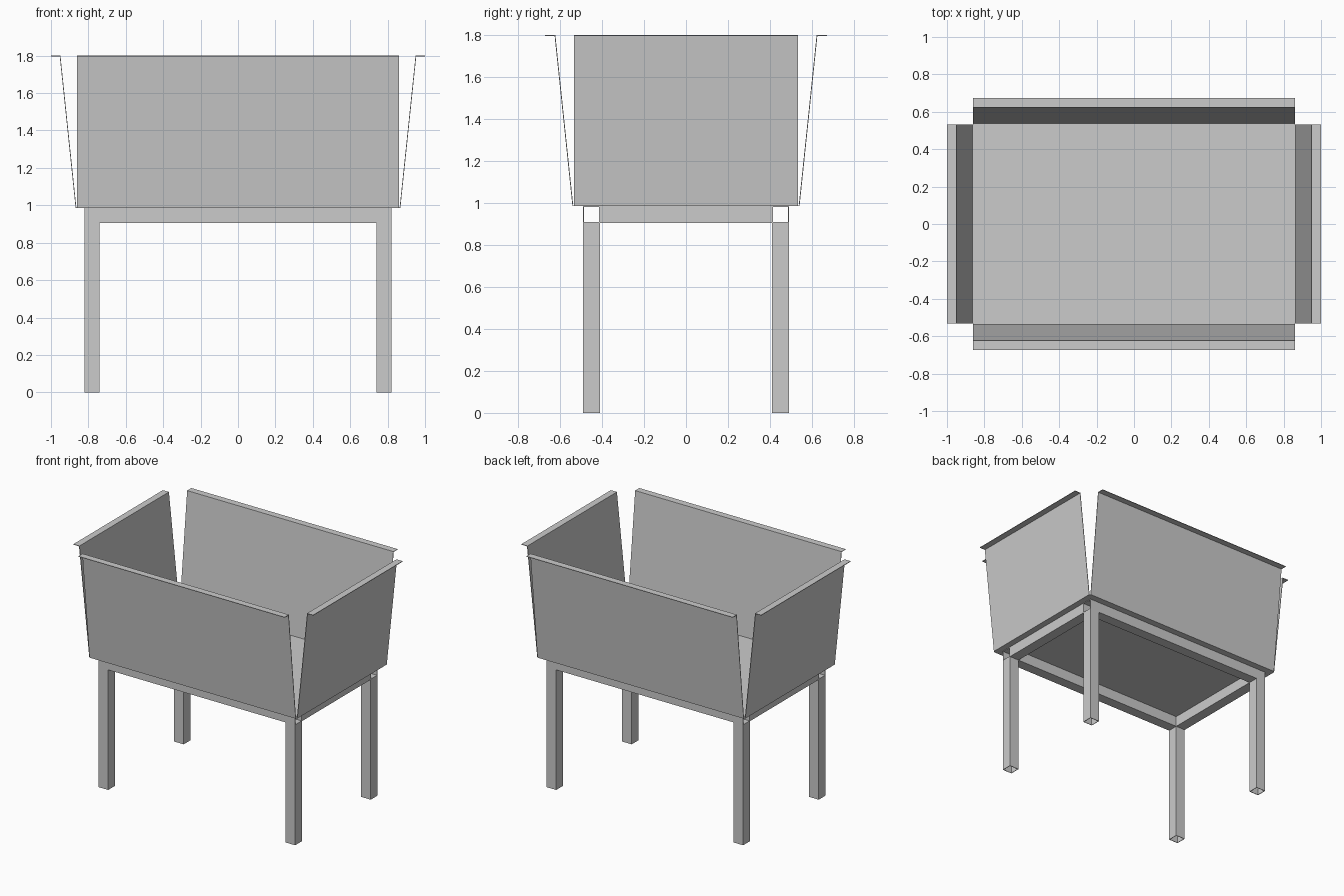
import bpy, bmesh
from mathutils import Vector

if "Cube" in bpy.data.objects:
    bpy.data.objects.remove(bpy.data.objects["Cube"])

T = 0.004      # sheet thickness
TUBE = 0.08    # square tube width


def finish(name, bm, offset):
    mesh = bpy.data.meshes.new(name)
    bm.to_mesh(mesh)
    bm.free()
    obj = bpy.data.objects.new(name, mesh)
    bpy.context.collection.objects.link(obj)
    mod = obj.modifiers.new("thickness", 'SOLIDIFY')
    mod.thickness = T
    mod.offset = offset
    mod.use_even_offset = True
    return obj


def tube(name, centre, axis, length):
    """Open-ended hollow square tube along one axis."""
    size = Vector((TUBE, TUBE, TUBE))
    size[axis] = length
    bm = bmesh.new()
    bmesh.ops.create_cube(bm, size=1)
    ends = [f for f in bm.faces if abs(f.normal[axis]) > 0.9]
    bmesh.ops.delete(bm, geom=ends, context='FACES_ONLY')
    for v in bm.verts:
        v.co = Vector(a * b for a, b in zip(v.co, size)) + Vector(centre)
    return finish(name, bm, -1)


# Stand: four legs, two full-length rails, two short rails between them
RAIL_Z, LEG_TOP = 0.945, 0.905
LX, LY = 0.78, 0.45
for sx, side in ((-1, "left"), (1, "right")):
    for sy, end in ((-1, "front"), (1, "back")):
        tube(f"{end}_{side}_leg", (sx * LX, sy * LY, LEG_TOP / 2), 2, LEG_TOP)
    tube(f"{side}_rail", (sx * LX, 0, RAIL_Z), 1, 2 * LY - TUBE)
for sy, end in ((-1, "front"), (1, "back")):
    tube(f"{end}_rail", (0, sy * LY, RAIL_Z), 0, 2 * LX + TUBE)

# Tray: one folded cross-shaped sheet with leaning walls and outward lips
BX, BY, BZ = 0.86, 0.533, 0.985
PROFILE = [(0, BZ), (0.008, BZ), (0.093, 1.8 - T), (0.14, 1.8 - T)]
bm = bmesh.new()


def quad(points):
    bm.faces.new([bm.verts.new(p) for p in points])


quad([(-BX, -BY, BZ), (BX, -BY, BZ), (BX, BY, BZ), (-BX, BY, BZ)])
for s in (-1, 1):
    for (d0, z0), (d1, z1) in zip(PROFILE, PROFILE[1:]):
        y0, y1 = s * (BY + d0), s * (BY + d1)
        quad([(-BX, y0, z0), (BX, y0, z0), (BX, y1, z1), (-BX, y1, z1)])
        x0, x1 = s * (BX + d0), s * (BX + d1)
        quad([(x0, -BY, z0), (x1, -BY, z1), (x1, BY, z1), (x0, BY, z0)])
bmesh.ops.remove_doubles(bm, verts=bm.verts, dist=1e-5)
bm.normal_update()
for f in bm.faces:
    if f.normal.z < 0:
        f.normal_flip()
finish("tray", bm, 1)
